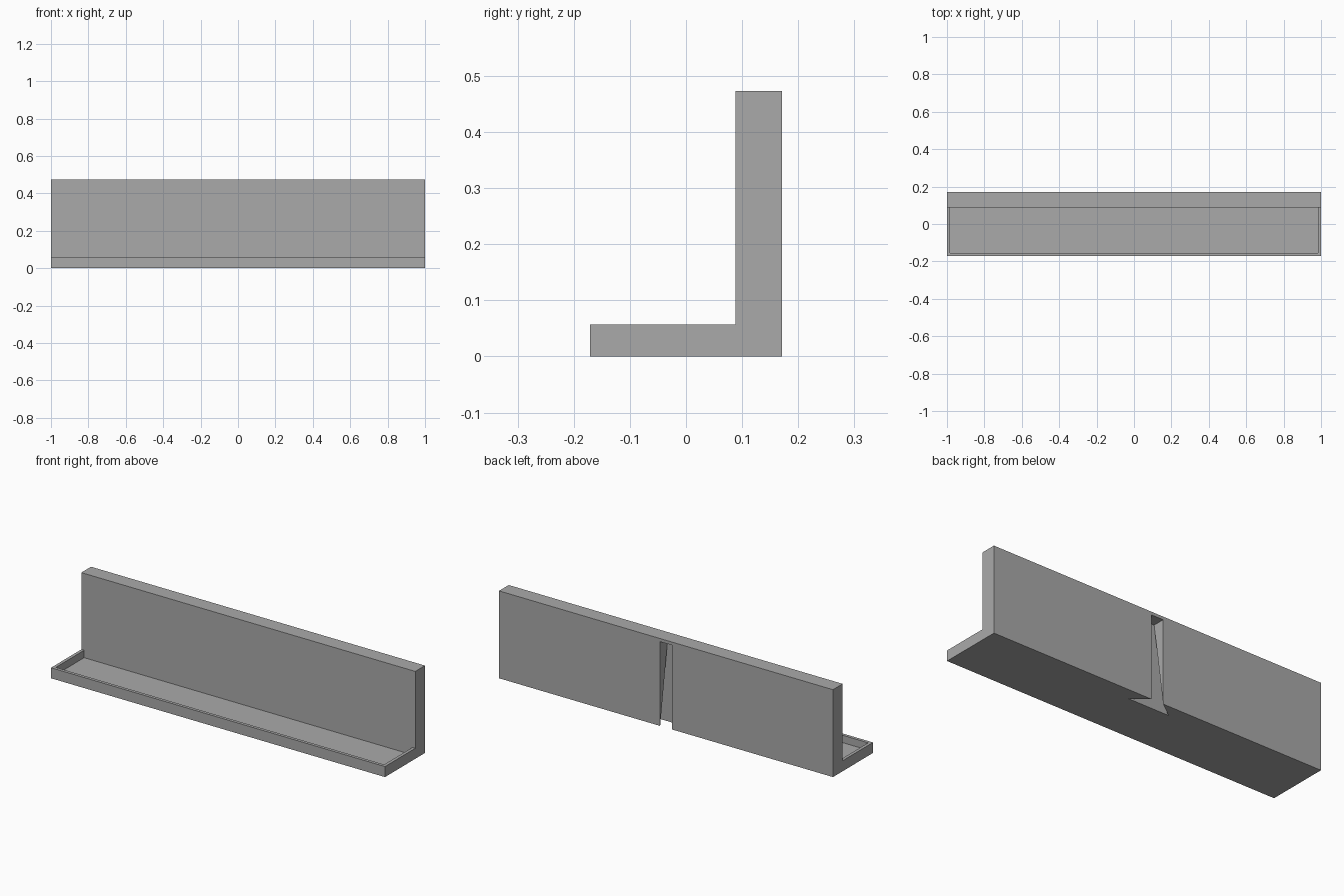
import bpy
import bmesh

if "Cube" in bpy.data.objects:
    bpy.data.objects.remove(bpy.data.objects["Cube"], do_unlink=True)

HALF, BACK, HEIGHT = 1.0, 0.171, 0.473   # half length, back plane, wall height
WALL_FRONT, LIP = 0.088, 0.057           # front of the wall, height of the tray
SKIN = 0.017                             # material left around every recess

grey = bpy.data.materials.new("plain_grey")
grey.use_nodes = True
colour = (0.4, 0.4, 0.4, 1)
grey.diffuse_color = colour
grey.node_tree.nodes["Principled BSDF"].inputs["Base Color"].default_value = colour


def add_object(name, bm):
    bmesh.ops.recalc_face_normals(bm, faces=bm.faces)
    mesh = bpy.data.meshes.new(name)
    bm.to_mesh(mesh)
    bm.free()
    obj = bpy.data.objects.new(name, mesh)
    bpy.context.collection.objects.link(obj)
    mesh.materials.append(grey)
    return obj


def extrude_profile(name, profile, half):
    """Sweep a (y, z) outline along x from -half to +half."""
    bm = bmesh.new()
    face = bm.faces.new([bm.verts.new((-half, y, z)) for y, z in profile])
    swept = bmesh.ops.extrude_face_region(bm, geom=[face])["geom"]
    verts = [g for g in swept if isinstance(g, bmesh.types.BMVert)]
    bmesh.ops.translate(bm, verts=verts, vec=(2 * half, 0, 0))
    return add_object(name, bm)


def cut(target, cutter):
    mod = target.modifiers.new("cut", 'BOOLEAN')
    mod.operation, mod.solver, mod.object = 'DIFFERENCE', 'EXACT', cutter
    bpy.context.view_layer.objects.active = target
    bpy.ops.object.modifier_apply(modifier=mod.name)
    bpy.data.objects.remove(cutter, do_unlink=True)


# L-shaped shelf body
shelf = extrude_profile("shelf_body", [
    (-BACK, 0), (BACK, 0), (BACK, HEIGHT),
    (WALL_FRONT, HEIGHT), (WALL_FRONT, LIP), (-BACK, LIP)], HALF)

# Tray recess, open to the wall
cut(shelf, extrude_profile("tray_cutter", [
    (SKIN - BACK, SKIN), (WALL_FRONT, SKIN),
    (WALL_FRONT, 2 * LIP), (SKIN - BACK, 2 * LIP)], HALF - SKIN))

# Hanging slot: straight at the top, flaring to a dovetail at the bottom
MOUTH, FLARE = 0.035, 0.123
INNER, TOP = WALL_FRONT + SKIN, HEIGHT - SKIN
bm = bmesh.new()
sides = []
for s in (-1, 1):
    corners = [(MOUTH, BACK, 0), (MOUTH, BACK, TOP),
               (MOUTH, INNER, TOP), (FLARE, INNER, 0)]
    a, b, c, d = [bm.verts.new((s * x, y, z)) for x, y, z in corners]
    bm.faces.new((a, b, c))
    bm.faces.new((a, c, d))
    sides.append((a, b, c, d))
left, right = sides
for i in range(4):
    j = (i + 1) % 4
    bm.faces.new((left[i], left[j], right[j], right[i]))
cut(shelf, add_object("slot_cutter", bm))
